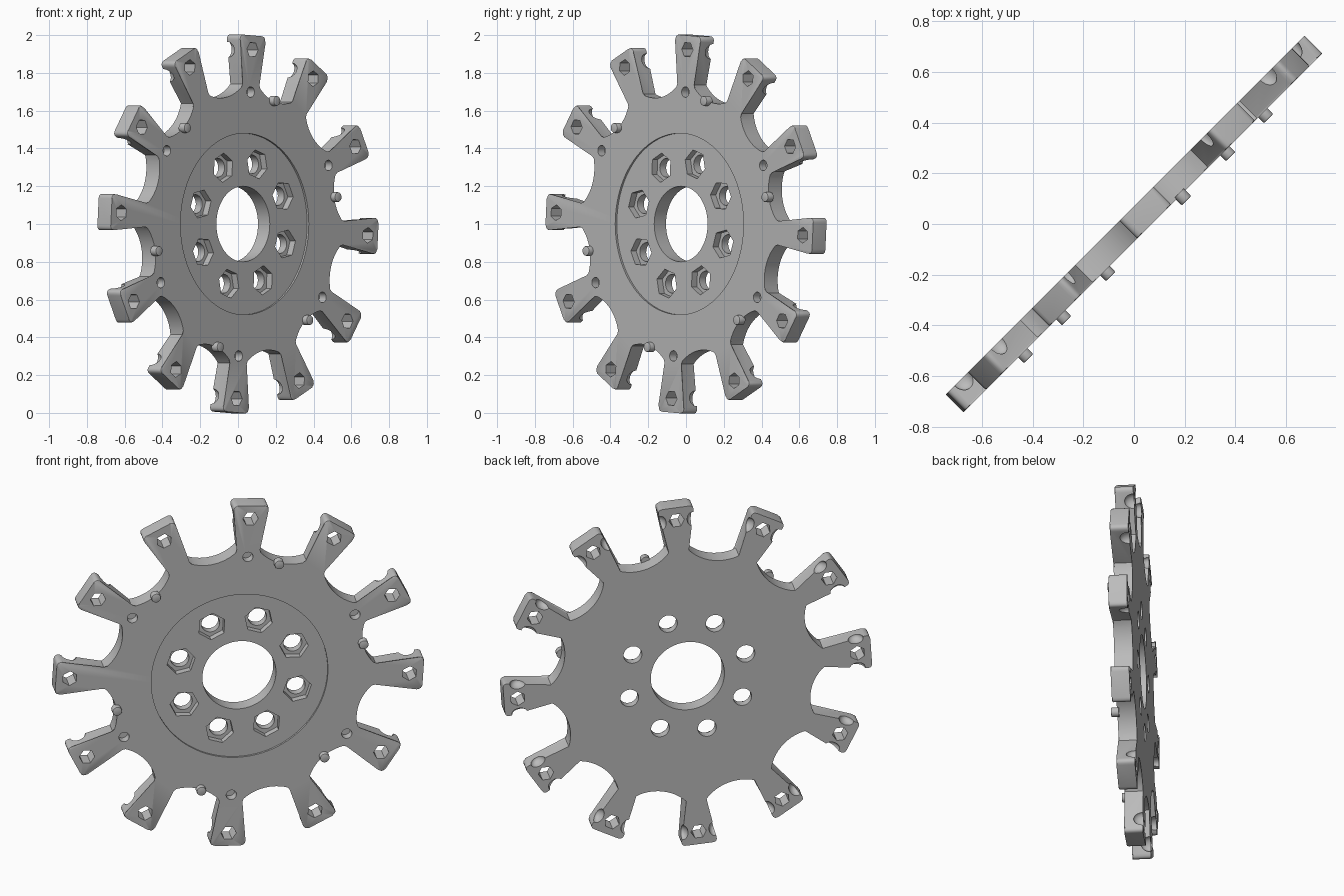
import bpy, bmesh
from math import sin, cos, radians, sqrt, pi
from mathutils import Matrix, Vector

if "Cube" in bpy.data.objects:
    bpy.data.objects.remove(bpy.data.objects["Cube"], do_unlink=True)

# Wheel frame: local x runs along the disc, y is up, z is the disc's front
s = 1 / sqrt(2)
FRAME = Matrix(((s, 0, s, 0), (s, 0, -s, 0), (0, 1, 0, 1), (0, 0, 0, 1)))
HALF = 0.05
TEETH, TOOTH_START, BOLT_START, PEG_START = 12, 86.3, 71.5, 72

grey = bpy.data.materials.new("plain_grey")
grey.use_nodes = True
grey.diffuse_color = (0.5, 0.5, 0.5, 1)
grey.node_tree.nodes["Principled BSDF"].inputs["Base Color"].default_value = (0.5, 0.5, 0.5, 1)


def polar(r, deg):
    return Vector((r * cos(radians(deg)), r * sin(radians(deg))))


def ring(count, start):
    return [start + 360 * i / count for i in range(count)]


def prism(bm, points, low, high):
    """Extrude a flat outline between two depths; returns its front face."""
    bottom = [bm.verts.new((p[0], p[1], low)) for p in points]
    top = [bm.verts.new((p[0], p[1], high)) for p in points]
    bm.faces.new(bottom[::-1])
    for i in range(len(points)):
        j = (i + 1) % len(points)
        bm.faces.new((bottom[i], bottom[j], top[j], top[i]))
    return bm.faces.new(top)


def round_prism(bm, centre, r, low, high, sides=32, turn=0):
    return prism(bm, [centre + polar(r, a) for a in ring(sides, turn)], low, high)


def make(name, bm):
    bm.normal_update()
    mesh = bpy.data.meshes.new(name)
    bm.to_mesh(mesh)
    bm.free()
    mesh.materials.append(grey)
    obj = bpy.data.objects.new(name, mesh)
    obj.matrix_world = FRAME
    bpy.context.collection.objects.link(obj)
    return obj


def smooth(obj):
    bpy.ops.object.select_all(action="DESELECT")
    obj.select_set(True)
    bpy.context.view_layer.objects.active = obj
    bpy.ops.object.shade_smooth_by_angle(angle=radians(30))


def tooth_side(sign):
    """Flared tooth flank and rounded tip corner, from neck to tip."""
    neck, corner = Vector((0.74, sign * 0.055)), Vector((1.0, sign * 0.1))
    a = corner + (neck - corner).normalized() * 0.03
    b = corner - Vector((0, sign * 0.03))
    curve = [a.lerp(corner, t / 5).lerp(corner.lerp(b, t / 5), t / 5) for t in range(6)]
    return [neck] + curve


# Toothed plate outline: each tooth followed by a scalloped gap
tooth = tooth_side(-1) + tooth_side(1)[::-1]
gap = [Vector((0.929, 0)) + polar(0.244, 180 + a) for a in range(30, -31, -5)]
outline = []
for angle in ring(TEETH, TOOTH_START):
    outline += [Matrix.Rotation(radians(angle), 2) @ p for p in tooth]
    outline += [Matrix.Rotation(radians(angle + 15), 2) @ p for p in gap]

bm = bmesh.new()
front = prism(bm, outline, -HALF, HALF)
bmesh.ops.bevel(bm, geom=list(front.edges), offset=0.008, segments=2,
                profile=0.5, affect="EDGES")
plate = make("toothed_plate", bm)

# Cutter: shallow centre recess, tooth hex holes, blind pin holes
bm = bmesh.new()
zero = Vector((0, 0))
round_prism(bm, zero, 0.48, HALF - 0.012, 0.2, 96)
for a in ring(TEETH, TOOTH_START):
    round_prism(bm, polar(0.925, a), 0.042, -0.2, 0.2, 6, a + 30)
for a in ring(6, TOOTH_START):
    round_prism(bm, polar(0.7, a), 0.028, 0.0, 0.2, 24)
cutters = [make("recess_cutter", bm)]

# Cutter: centre bore and hex nut pockets
bm = bmesh.new()
round_prism(bm, zero, 0.2, -0.2, 0.2, 64)
for a in ring(8, BOLT_START):
    round_prism(bm, polar(0.333, a), 0.078, -0.002, 0.2, 6, a + 30)
cutters.append(make("pocket_cutter", bm))

# Cutter: bolt holes and rounded bites in the rear edges of each tooth
bm = bmesh.new()
for a in ring(8, BOLT_START):
    round_prism(bm, polar(0.333, a), 0.05, -0.2, 0.2)
for a in ring(TEETH, TOOTH_START):
    for side in (-1, 1):
        place = (Matrix.Rotation(radians(a), 4, "Z")
                 @ Matrix.Translation((0.92, side * 0.087, -HALF))
                 @ Matrix.Diagonal((0.042, 0.03, 0.05, 1)))
        bmesh.ops.create_uvsphere(bm, u_segments=20, v_segments=12, radius=1, matrix=place)
cutters.append(make("bite_cutter", bm))

for cutter in cutters:
    cutter.hide_render = True
    mod = plate.modifiers.new(cutter.name, "BOOLEAN")
    mod.operation, mod.solver, mod.object = "DIFFERENCE", "EXACT", cutter

# Bake the cuts, then drop the cutters
bpy.context.view_layer.update()
baked = bpy.data.meshes.new_from_object(
    plate.evaluated_get(bpy.context.evaluated_depsgraph_get()))
plate.modifiers.clear()
plate.data = baked
for cutter in cutters:
    bpy.data.objects.remove(cutter, do_unlink=True)
smooth(plate)

# Locating pegs on the front face
for i, a in enumerate(ring(6, PEG_START)):
    bm = bmesh.new()
    cap = round_prism(bm, polar(0.685, a), 0.026, HALF - 0.01, 0.082, 24)
    bmesh.ops.bevel(bm, geom=list(cap.edges), offset=0.005, segments=2,
                    profile=0.5, affect="EDGES")
    smooth(make(f"locating_peg_{i + 1}", bm))
